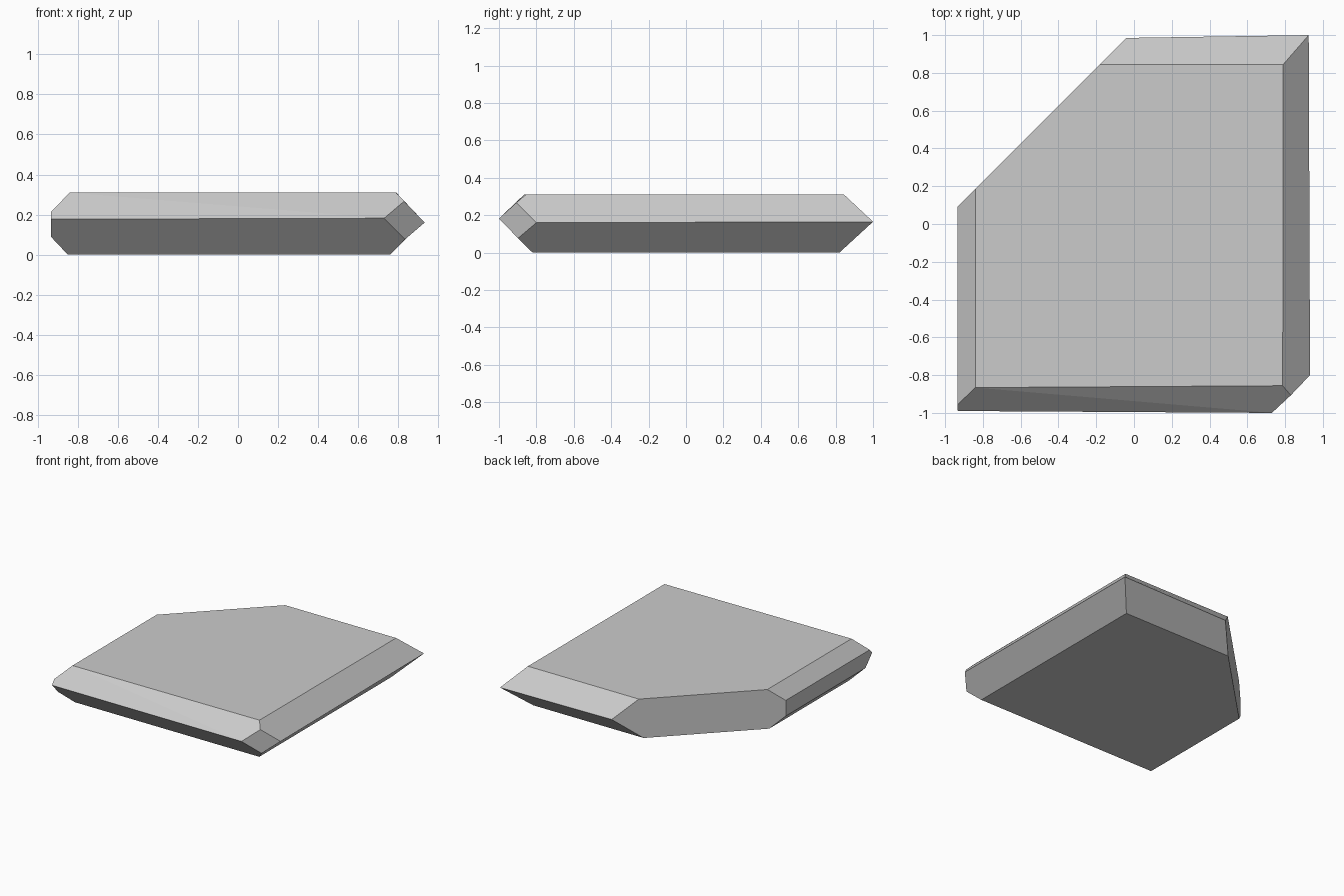
import bpy, bmesh
from math import radians

if "Cube" in bpy.data.objects:
    bpy.data.objects.remove(bpy.data.objects["Cube"])

# Outlines of the slab at each level
top = [(x, y, 0.31) for x, y in
       [(-0.84, -0.866), (0.787, -0.856), (0.79, 0.845), (-0.18, 0.845), (-0.84, 0.185)]]
bottom = [(x, y, 0.0) for x, y in
          [(-0.85, -0.82), (0.76, -0.82), (0.76, 0.82), (-0.205, 0.82), (-0.85, 0.175)]]
# Ridge points along the front, right and back edges
ridge = [(-0.933, -0.99, 0.177), (0.73, -1.0, 0.182), (0.932, -0.80, 0.16),
         (0.925, 1.0, 0.165), (-0.04, 0.985, 0.165)]
# Vertical left side and the small diamond on the front right corner
left = [(-0.935, -0.957, 0.213), (-0.935, -0.905, 0.09),
        (-0.935, 0.09, 0.213), (-0.935, 0.09, 0.09)]
corner = [(0.83, -0.907, 0.267), (0.835, -0.898, 0.077)]

bm = bmesh.new()
for p in top + bottom + ridge + left + corner:
    bm.verts.new(p)
bmesh.ops.convex_hull(bm, input=bm.verts)

# Merge nearly flat triangles into clean facets
bmesh.ops.dissolve_limit(bm, angle_limit=radians(4), verts=bm.verts, edges=bm.edges)
bmesh.ops.recalc_face_normals(bm, faces=bm.faces)

mesh = bpy.data.meshes.new("stone_slab")
bm.to_mesh(mesh)
bm.free()
bpy.context.collection.objects.link(bpy.data.objects.new("stone_slab", mesh))
